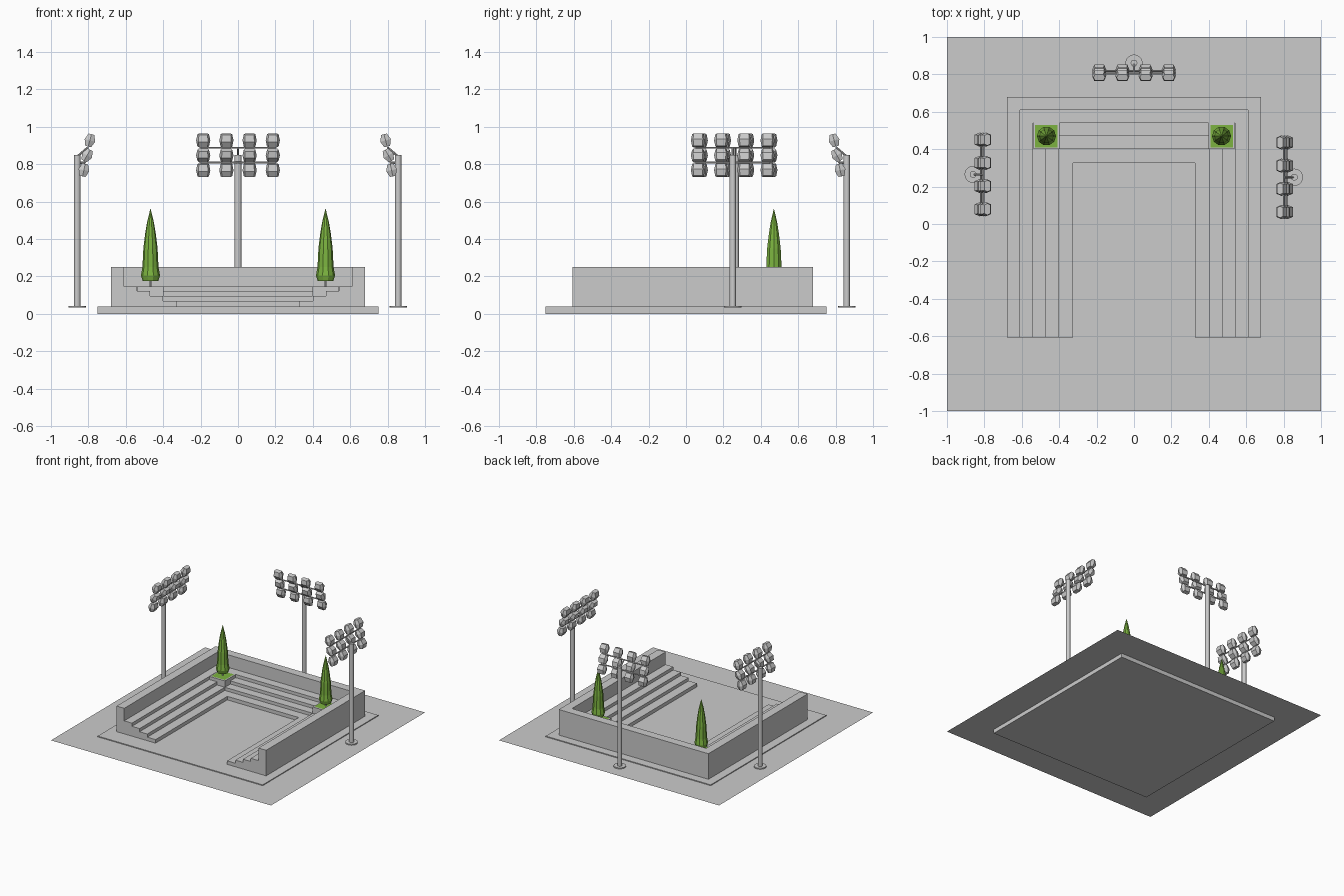
import bpy, bmesh, math
from mathutils import Matrix, Vector

if "Cube" in bpy.data.objects:
    bpy.data.objects.remove(bpy.data.objects["Cube"])

GROUND = 0.033
SLAB = 0.04

green = bpy.data.materials.new("foliage_green")
green.diffuse_color = (0.20, 0.45, 0.05, 1)
green.use_nodes = True
green.node_tree.nodes["Principled BSDF"].inputs["Base Color"].default_value = green.diffuse_color


def finish(name, bm, mat=None):
    bmesh.ops.recalc_face_normals(bm, faces=bm.faces)
    me = bpy.data.meshes.new(name)
    bm.to_mesh(me)
    bm.free()
    ob = bpy.data.objects.new(name, me)
    bpy.context.collection.objects.link(ob)
    if mat:
        me.materials.append(mat)
    return ob


def add_box(bm, lo, hi):
    lo, hi = Vector(lo), Vector(hi)
    m = Matrix.Translation((lo + hi) / 2) @ Matrix.Diagonal((*(hi - lo), 1))
    bmesh.ops.create_cube(bm, size=1, matrix=m)


def add_cyl(bm, p, q, r, n=12):
    p, q = Vector(p), Vector(q)
    rot = (q - p).to_track_quat('Z', 'Y').to_matrix().to_4x4()
    bmesh.ops.create_cone(bm, cap_ends=True, segments=n, radius1=r, radius2=r,
                          depth=(q - p).length,
                          matrix=Matrix.Translation((p + q) / 2) @ rot)


def add_rings(bm, rings, close=False):
    """Skin a list of closed vertex rings and cap both ends."""
    vs = [[bm.verts.new(c) for c in ring] for ring in rings]
    for a, b in zip(vs, vs[1:]):
        n = len(a)
        for i in range(n):
            j = (i + 1) % n
            bm.faces.new((a[i], a[j], b[j], b[i]))
    bm.faces.new(vs[0])
    bm.faces.new(vs[-1])


# ground sheet
bm = bmesh.new()
bmesh.ops.create_grid(bm, x_segments=1, y_segments=1, size=1,
                      matrix=Matrix.Translation((0, 0, GROUND)))
finish("ground_sheet", bm)

# base slab
bm = bmesh.new()
add_box(bm, (-0.75, -0.75, 0), (0.75, 0.75, SLAB))
finish("base_slab", bm)

# wall and steps: one stepped profile swept around a U
profile = [(0.68, SLAB), (0.68, 0.25), (0.61, 0.25)]
tiers = [(0.61, 0.147), (0.54, 0.121), (0.47, 0.095), (0.40, 0.069)]
for (o, z), inner in zip(tiers, (0.54, 0.47, 0.40, 0.325)):
    profile += [(o, z), (inner, z)]
profile.append((0.325, SLAB))
FRONT = -0.606
bm = bmesh.new()
add_rings(bm, [[(-o, FRONT, z) for o, z in profile],
               [(-o, o, z) for o, z in profile],
               [(o, o, z) for o, z in profile],
               [(o, FRONT, z) for o, z in profile]])
finish("stepped_wall", bm)


# corner planters and trees
def tree(sx):
    side = "left" if sx < 0 else "right"
    cx, cy = 0.468 * sx, 0.47
    bm = bmesh.new()
    add_box(bm, (cx - 0.069, 0.40, 0.069), (cx + 0.069, 0.54, 0.147))
    finish(side + "_planter", bm)

    bm = bmesh.new()
    bmesh.ops.create_grid(bm, x_segments=1, y_segments=1, size=0.06,
                          matrix=Matrix.Translation((cx, cy, 0.149)))
    finish(side + "_planter_grass", bm, green)

    bm = bmesh.new()
    add_cyl(bm, (cx, cy, 0.147), (cx, cy, 0.19), 0.006, 8)
    finish(side + "_tree_trunk", bm)

    outline = [(0.042, 0.176), (0.051, 0.205), (0.043, 0.25), (0.038, 0.35),
               (0.028, 0.43), (0.018, 0.49), (0.001, 0.56)]
    n = 10
    bm = bmesh.new()
    add_rings(bm, [[(cx + r * math.cos(math.tau * i / n),
                     cy + r * math.sin(math.tau * i / n), z)
                    for i in range(n)] for r, z in outline])
    finish(side + "_tree_foliage", bm, green)


for s in (-1, 1):
    tree(s)


# floodlight masts, modelled facing -y with the pole on the origin
def lamp(bm, m):
    rings = []
    for z, w, e, d in ((-0.034, 0.031, 0.023, 0.016),
                       (0, 0.038, 0.026, 0.029),
                       (0.034, 0.031, 0.023, 0.016)):
        pts = ((w, 0), (e, d), (-e, d), (-w, 0), (-e, -d), (e, -d))
        rings.append([m @ Vector((x, y, z)) for x, y in pts])
    add_rings(bm, rings)


def mast(name, x, y, turn):
    place = Matrix.Translation((x, y, 0)) @ Matrix.Rotation(math.radians(turn), 4, 'Z')
    # pole with foot plate
    bm = bmesh.new()
    add_cyl(bm, (0, 0, GROUND), (0, 0, 0.85), 0.018, 16)
    add_cyl(bm, (0, 0, GROUND), (0, 0, GROUND + 0.009), 0.046, 20)
    finish(name + "_pole", bm).matrix_world = place
    # rails and brackets
    bm = bmesh.new()
    for ry, rz in ((-0.056, 0.888), (-0.042, 0.808)):
        add_cyl(bm, (-0.2, ry, rz), (0.2, ry, rz), 0.005, 8)
        add_cyl(bm, (0, 0, min(rz, 0.84)), (0, ry, rz), 0.006, 8)
    finish(name + "_rails", bm).matrix_world = place
    # lamp heads
    bm = bmesh.new()
    for ly, lz, tilt in ((-0.068, 0.927, 15), (-0.053, 0.847, 30), (-0.036, 0.768, 12)):
        for i in range(4):
            lamp(bm, Matrix.Translation(((i - 1.5) * 0.124, ly, lz))
                 @ Matrix.Rotation(math.radians(tilt), 4, 'X'))
    finish(name + "_lamps", bm).matrix_world = place


mast("back_mast", 0, 0.86, 0)
mast("left_mast", -0.86, 0.265, 90)
mast("right_mast", 0.857, 0.25, -90)
